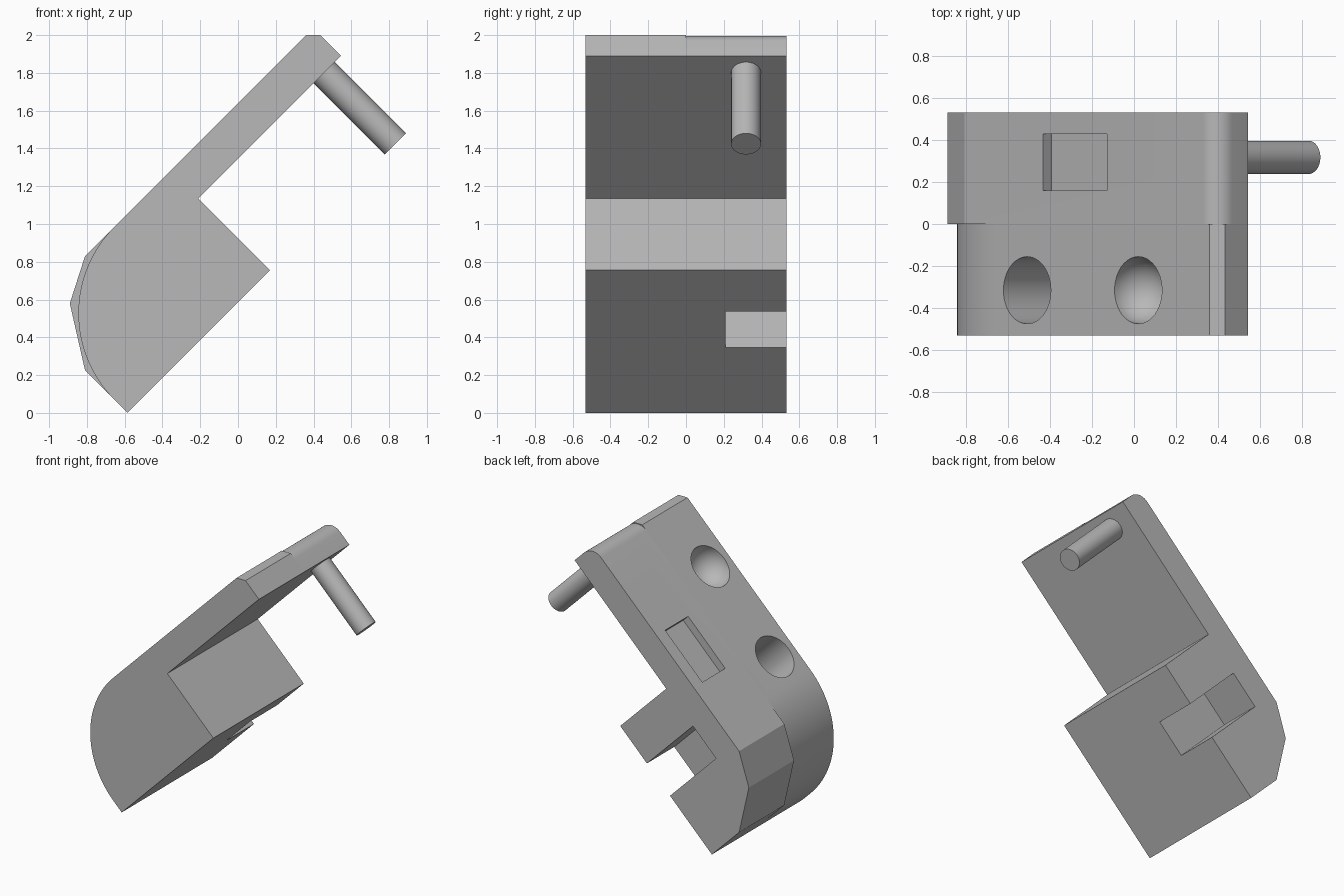
import bpy, bmesh, math
from mathutils import Matrix, Vector

if "Cube" in bpy.data.objects:
    bpy.data.objects.remove(bpy.data.objects["Cube"], do_unlink=True)

# Tilted working frame: u runs up the slope, y is depth, v goes into the body
S = math.sqrt(0.5)
FRAME = Matrix(((S, 0, S, -1.1125), (0, 1, 0, 0), (S, 0, -S, 0.5275), (0, 0, 0, 1)))
LENGTH, PLATE, BLOCK, DEPTH, HALF = 2.1355, 0.2086, 1.068, 0.745, 0.532

grey = bpy.data.materials.new("plain grey")
grey.use_nodes = True
COLOUR = (0.48, 0.48, 0.48, 1)
grey.diffuse_color = COLOUR
grey.node_tree.nodes["Principled BSDF"].inputs["Base Color"].default_value = COLOUR


def finish(name, bm):
    bm.transform(FRAME)
    bmesh.ops.recalc_face_normals(bm, faces=bm.faces)
    mesh = bpy.data.meshes.new(name)
    bm.to_mesh(mesh)
    bm.free()
    mesh.materials.append(grey)
    obj = bpy.data.objects.new(name, mesh)
    bpy.context.collection.objects.link(obj)
    return obj


def prism(name, profile, sweep):
    """Extrude a closed profile of (u, y, v) points along the sweep vector."""
    bm = bmesh.new()
    face = bm.faces.new([bm.verts.new(p) for p in profile])
    new = bmesh.ops.extrude_face_region(bm, geom=[face])["geom"]
    bmesh.ops.translate(bm, vec=Vector(sweep),
                        verts=[g for g in new if isinstance(g, bmesh.types.BMVert)])
    return finish(name, bm)


def box(name, u, y, v):
    corners = [(u[0], y[0], v[0]), (u[1], y[0], v[0]), (u[1], y[0], v[1]), (u[0], y[0], v[1])]
    return prism(name, corners, (0, y[1] - y[0], 0))


def rod(name, u, y, v0, v1, radius):
    bm = bmesh.new()
    bmesh.ops.create_cone(bm, cap_ends=True, segments=48, radius1=radius, radius2=radius,
                          depth=v1 - v0, matrix=Matrix.Translation((u, y, (v0 + v1) / 2)))
    return finish(name, bm)


def ball(name, u, y, radius):
    bm = bmesh.new()
    bmesh.ops.create_uvsphere(bm, u_segments=48, v_segments=24, radius=radius,
                              matrix=Matrix.Translation((u, y, 0)))
    return finish(name, bm)


def arc(cu, cv, r, start, end, steps):
    angles = [math.radians(start + (end - start) * i / steps) for i in range(steps + 1)]
    return [(cu + r * math.cos(a), cv + r * math.sin(a)) for a in angles]


def combine(target, other, operation):
    other.hide_render = True
    mod = target.modifiers.new("combine", "BOOLEAN")
    mod.operation, mod.solver, mod.object = operation, "EXACT", other
    bpy.context.view_layer.objects.active = target
    bpy.ops.object.modifier_apply(modifier=mod.name)
    bpy.data.objects.remove(other, do_unlink=True)


def smooth(obj):
    bpy.ops.object.select_all(action="DESELECT")
    obj.select_set(True)
    bpy.context.view_layer.objects.active = obj
    bpy.ops.object.shade_smooth_by_angle(angle=math.radians(18))


# Body: front half has a round lower end, back half a faceted one
under = [(LENGTH, PLATE), (BLOCK, PLATE), (BLOCK, DEPTH), (0, DEPTH)]
round_end = arc(0.646, 0.646, 0.646, 180, 270, 32)
chamfer = [(LENGTH - 0.053, 0), (LENGTH, 0.053)]
faceted_end = [(0, 0.428), (0.194, 0.12), (0.428, 0)]
round_top = arc(LENGTH - 0.1, 0.1, 0.1, -90, 0, 10)

body = prism("body", [(u, 0, v) for u, v in round_end + chamfer + under], (0, -HALF, 0))
back = prism("back_half", [(u, 0, v) for u, v in faceted_end + round_top + under], (0, HALF, 0))
combine(body, back, "UNION")

# Recesses in the outer face, the back notch and the strap slot
wedge = [(1.488, 0.215, 0), (1.488, 0.62, 0.21), (1.488, 0.62, -0.1), (1.488, 0.215, -0.1)]
cutters = [
    rod("lower_hole", 0.852, -0.316, -0.1, 0.4, 0.16),
    ball("upper_dimple", 1.602, -0.316, 0.16),
    box("shallow_pocket", (0.958, 1.39), (0.16, 0.43), (-0.1, 0.057)),
    prism("wedge_cut", wedge, (0.22, 0, 0)),
    box("back_notch", (0.488, 0.757), (0.21, 0.7), (PLATE, 0.9)),
    box("strap_slot", (0.7, 1.2), (0.21, 0.425), (0.47, 0.583)),
]
for cutter in cutters:
    combine(body, cutter, "DIFFERENCE")
smooth(body)

# Peg under the free end of the plate
peg = rod("peg", 2.01, 0.318, PLATE - 0.01, 0.742, 0.079)
smooth(peg)
